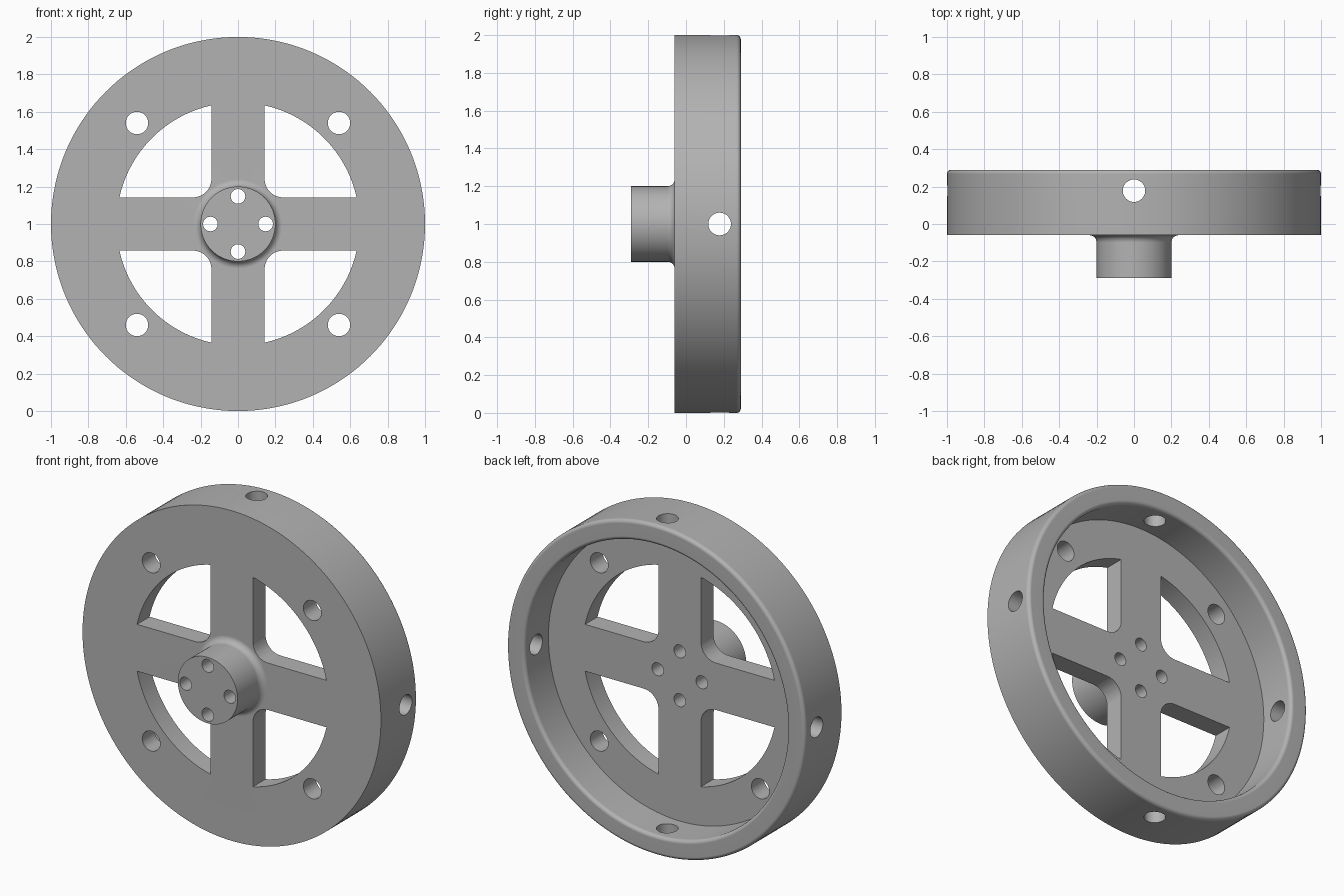
import bpy
import bmesh
from math import asin, cos, sin, pi, radians
from mathutils import Matrix, Vector

if "Cube" in bpy.data.objects:
    bpy.data.objects.remove(bpy.data.objects["Cube"])

FRONT, FLOOR, BACK = -0.06, 0.06, 0.29   # depths of the web and rim
RIM_IN, HUB_R, FILLET, ROUND = 0.88, 0.2, 0.038, 0.022
CENTRE = Matrix.Translation((0, 0, 1))


def arc(cx, cy, r, start, end, steps):
    """Points on an arc, angles in radians."""
    angles = [start + (end - start) * i / steps for i in range(steps + 1)]
    return [(cx + r * cos(a), cy + r * sin(a)) for a in angles]


def make_object(name, bm):
    bmesh.ops.recalc_face_normals(bm, faces=bm.faces[:])
    mesh = bpy.data.meshes.new(name)
    bm.to_mesh(mesh)
    bm.free()
    obj = bpy.data.objects.new(name, mesh)
    bpy.context.collection.objects.link(obj)
    return obj


def add_hole(bm, radius, depth, matrix):
    """Cylinder cutter along its local z."""
    bmesh.ops.create_cone(bm, cap_ends=True, segments=40, radius1=radius,
                          radius2=radius, depth=depth, matrix=matrix)


# Wheel body: hub, web and rim turned from one (radius, depth) profile
profile = [(0, -0.29), (HUB_R, -0.29)]
profile += arc(HUB_R + FILLET, FRONT - FILLET, FILLET, pi, pi / 2, 8)
profile += [(1, FRONT)]
profile += arc(1 - ROUND, BACK - ROUND, ROUND, 0, pi / 2, 6)
profile += arc(RIM_IN + ROUND, BACK - ROUND, ROUND, pi / 2, pi, 6)
profile += [(RIM_IN, FLOOR), (0, FLOOR)]

bm = bmesh.new()
verts = [bm.verts.new((r, y, 0)) for r, y in profile]
edges = [bm.edges.new(pair) for pair in zip(verts, verts[1:])]
bmesh.ops.spin(bm, geom=verts + edges, cent=(0, 0, 0), axis=(0, 1, 0),
               angle=2 * pi, steps=144)
bmesh.ops.remove_doubles(bm, verts=bm.verts[:], dist=0.0001)
bm.transform(CENTRE)
wheel = make_object("wheel", bm)

# Cutters: windows between spokes, bolt holes, hub holes and rim holes
SPOKE, WINDOW_R, CORNER = 0.142, 0.65, 0.1
lean = asin(SPOKE / WINDOW_R)
outline = arc(0, 0, WINDOW_R, lean, pi / 2 - lean, 32)
outline += arc(SPOKE + CORNER, SPOKE + CORNER, CORNER, pi, pi * 1.5, 10)

bm = bmesh.new()
along_y = Matrix.Rotation(pi / 2, 4, 'X')
for k in range(4):
    turn = CENTRE @ Matrix.Rotation(k * pi / 2, 4, 'Y')
    face = bm.faces.new([bm.verts.new(turn @ Vector((x, -0.2, z)))
                         for x, z in outline])
    out = bmesh.ops.extrude_face_region(bm, geom=[face])["geom"]
    moved = [v for v in out if isinstance(v, bmesh.types.BMVert)]
    bmesh.ops.translate(bm, verts=moved, vec=(0, 0.4, 0))
    add_hole(bm, 0.06, 0.4, turn @ Matrix.Translation((0.54, 0, 0.54)) @ along_y)
    add_hole(bm, 0.039, 1, turn @ Matrix.Translation((0.148, 0, 0)) @ along_y)
    add_hole(bm, 0.06, 0.3, turn @ Matrix.Translation((0, 0.178, 0.95)))
cutter = make_object("cutter", bm)
cutter.hide_render = True

# Cut the openings
bpy.ops.object.select_all(action='DESELECT')
bpy.context.view_layer.objects.active = wheel
wheel.select_set(True)
cut = wheel.modifiers.new("openings", 'BOOLEAN')
cut.operation = 'DIFFERENCE'
cut.solver = 'EXACT'
cut.object = cutter
bpy.ops.object.modifier_apply(modifier=cut.name)
bpy.data.objects.remove(cutter)

# Single grey finish
grey = bpy.data.materials.new("grey metal")
grey.use_nodes = True
colour = (0.45, 0.45, 0.45, 1)
grey.diffuse_color = colour
grey.node_tree.nodes["Principled BSDF"].inputs["Base Color"].default_value = colour
wheel.data.materials.clear()
wheel.data.materials.append(grey)

# Smooth curved walls, crisp edges, flat faces kept flat
bpy.ops.object.shade_smooth_by_angle(angle=radians(30))
normals = wheel.modifiers.new("flat face normals", 'WEIGHTED_NORMAL')
normals.keep_sharp = True
